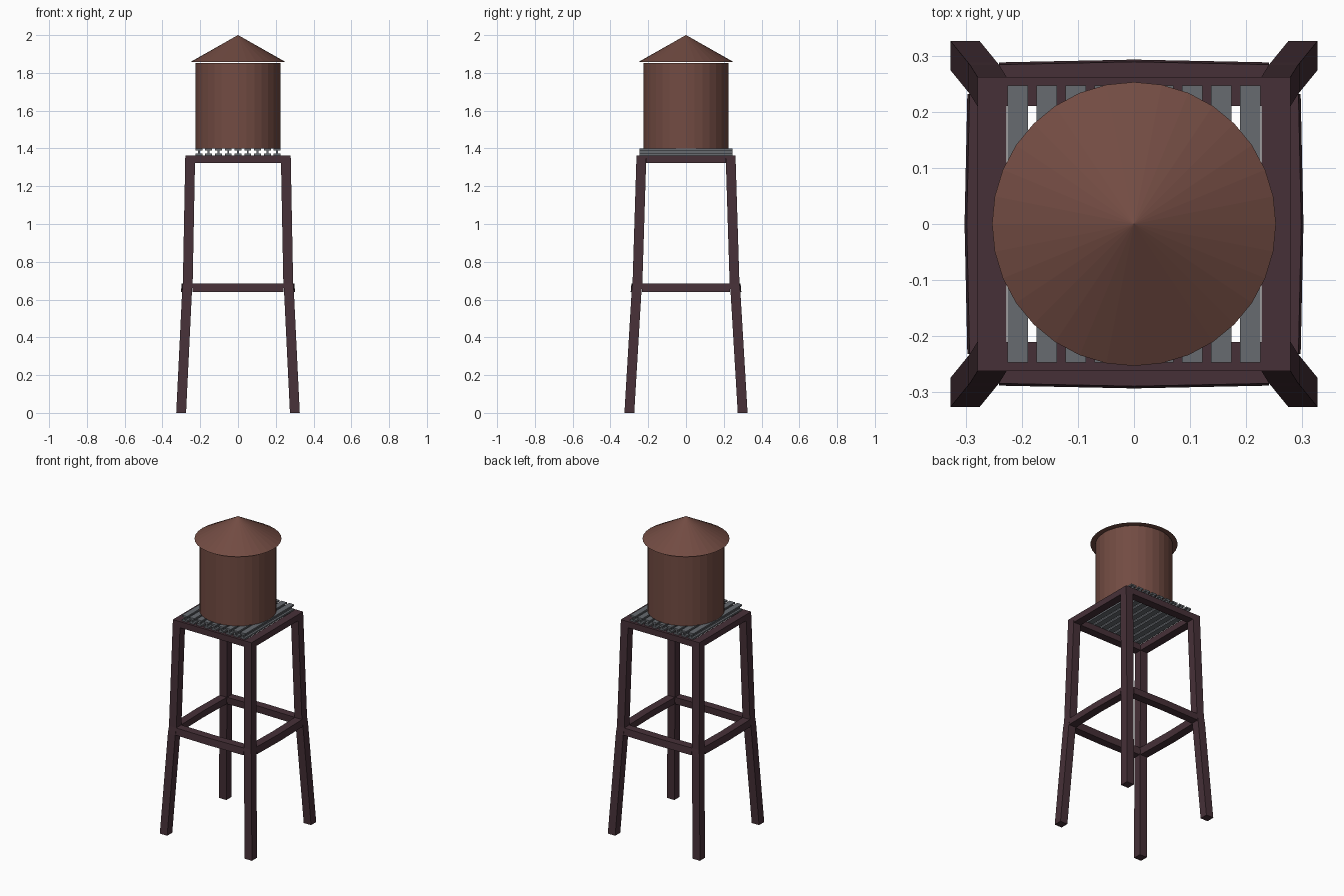
import bpy, bmesh, math

if "Cube" in bpy.data.objects:
    bpy.data.objects.remove(bpy.data.objects["Cube"])


def material(name, rgb):
    m = bpy.data.materials.new(name)
    m.diffuse_color = (*rgb, 1)
    m.use_nodes = True
    m.node_tree.nodes["Principled BSDF"].inputs["Base Color"].default_value = m.diffuse_color
    return m


RUST = material("rust_brown", (0.168, 0.071, 0.055))
FRAME = material("dark_maroon", (0.062, 0.030, 0.039))
STEEL = material("steel_grey", (0.135, 0.146, 0.162))


def loft(name, rings, mat):
    """Join matching rings of points into one closed solid."""
    bm = bmesh.new()
    vs = [[bm.verts.new(p) for p in ring] for ring in rings]
    n = len(rings[0])
    for a, b in zip(vs, vs[1:]):
        for i in range(n):
            j = (i + 1) % n
            bm.faces.new((a[i], a[j], b[j], b[i]))
    bm.faces.new(vs[0])
    bm.faces.new(vs[-1])
    bmesh.ops.recalc_face_normals(bm, faces=bm.faces[:])
    me = bpy.data.meshes.new(name)
    bm.to_mesh(me)
    bm.free()
    me.materials.append(mat)
    ob = bpy.data.objects.new(name, me)
    bpy.context.collection.objects.link(ob)
    return ob


W = 0.052  # timber width

# Four splayed legs: outer x, outer y, height
LEG = [(0.327, 0.326, 0), (0.296, 0.288, 0.64), (0.292, 0.283, 0.685), (0.279, 0.262, 1.362)]
for sx, side in ((-1, "left"), (1, "right")):
    for sy, end in ((-1, "front"), (1, "back")):
        rings = [[(sx * (x - a), sy * (y - b), z) for a, b in ((0, 0), (W, 0), (W, W), (0, W))]
                 for x, y, z in LEG]
        loft(f"{end}_{side}_leg", rings, FRAME)


def rail_set(label, ox, oy, z0, z1, flare, bulge):
    """Four rails between the legs; flare leans the lower edge outward."""
    for s, (nx, ny) in ((-1, ("left", "front")), (1, ("right", "back"))):
        for along_x in (True, False):
            out, half = (oy, ox - W) if along_x else (ox, oy - W)
            rings = []
            for t in (-1, 0, 1):
                o = out + (bulge if t == 0 else 0)
                prof = [(o + flare, z0), (o, z1), (o - W, z1), (o - W + flare, z0)]
                rings.append([(t * half, s * d, z) if along_x else (s * d, t * half, z)
                              for d, z in prof])
            loft(f"{ny if along_x else nx}_{label}", rings, FRAME)


rail_set("top_rail", 0.279, 0.262, 1.323, 1.362, 0, 0)
rail_set("middle_brace", 0.293, 0.284, 0.64, 0.685, 0.004, 0.005)

# Platform of nine I-beams
Z0, Z1, FL, HW, WEB = 1.362, 1.40, 0.010, 0.0183, 0.005
half_profile = [(HW, Z0), (HW, Z0 + FL), (WEB, Z0 + FL), (WEB, Z1 - FL), (HW, Z1 - FL), (HW, Z1)]
profile = half_profile + [(-x, z) for x, z in reversed(half_profile)]
for i in range(9):
    cx = (i - 4) * 0.0518
    loft(f"platform_beam_{i + 1}",
         [[(cx + x, y, z) for x, z in profile] for y in (-0.247, 0.247)], STEEL)


# Tank and conical roof
def circle(r, z, n=32):
    return [(r * math.cos(2 * math.pi * i / n), r * math.sin(2 * math.pi * i / n), z)
            for i in range(n)]


loft("tank", [circle(0.225, 1.40), circle(0.225, 1.852)], RUST)
roof = loft("roof", [circle(0.253, 1.857), circle(0.0005, 2.0)], RUST)
